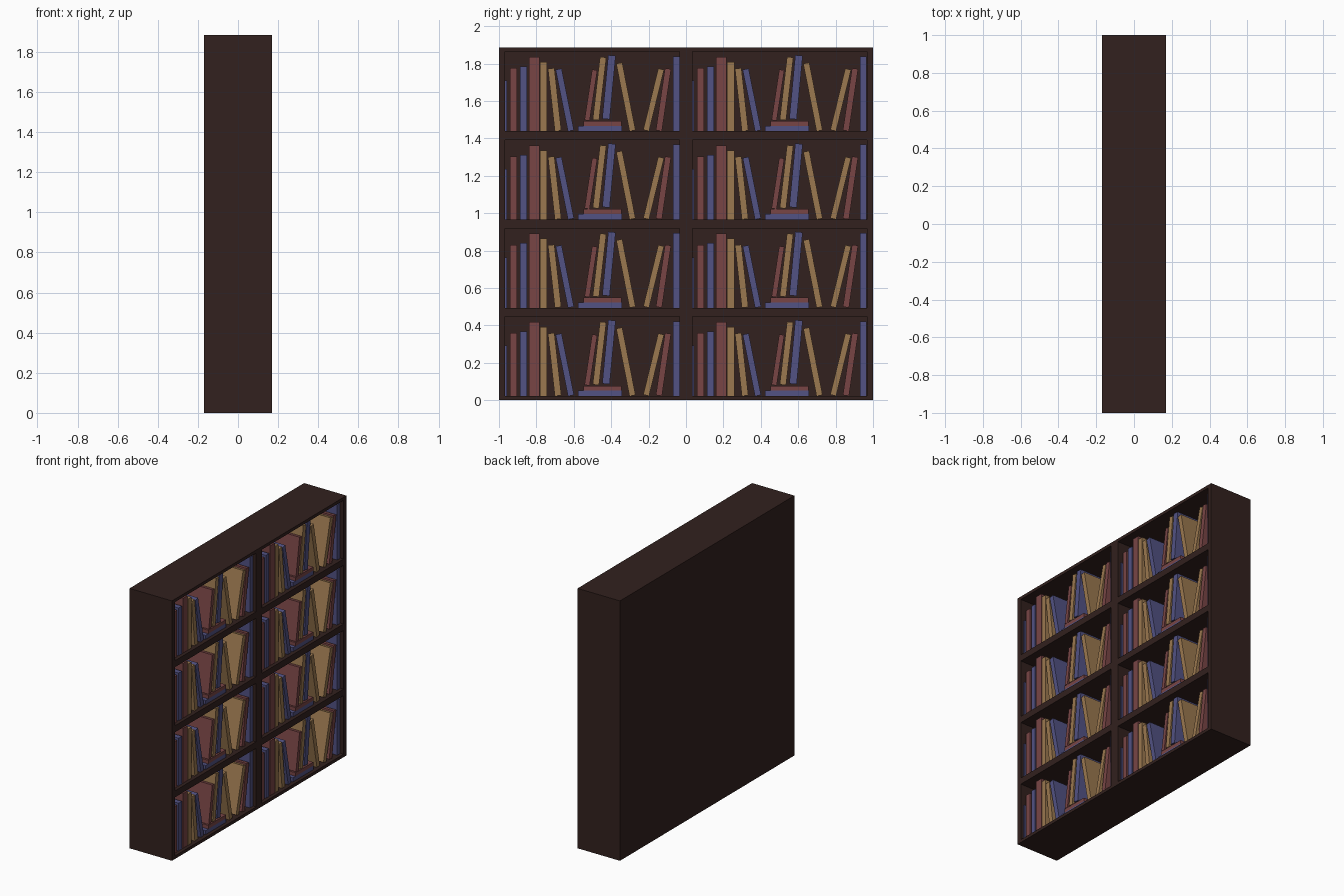
import bpy, bmesh, math
from mathutils import Matrix

if "Cube" in bpy.data.objects:
    bpy.data.objects.remove(bpy.data.objects["Cube"])


def material(name, rgb):
    m = bpy.data.materials.new(name)
    m.diffuse_color = (*rgb, 1)
    m.use_nodes = True
    m.node_tree.nodes["Principled BSDF"].inputs["Base Color"].default_value = m.diffuse_color
    return m


WOOD = material("dark_wood", (0.032, 0.015, 0.013))
COLOURS = {
    "red": material("red_cover", (0.19, 0.06, 0.06)),
    "blue": material("blue_cover", (0.085, 0.085, 0.23)),
    "tan": material("tan_cover", (0.33, 0.19, 0.08)),
}


def box_mesh(name, size, mat):
    bm = bmesh.new()
    bmesh.ops.create_cube(bm, size=1, matrix=Matrix.Diagonal((*size, 1)))
    me = bpy.data.meshes.new(name)
    bm.to_mesh(me)
    bm.free()
    me.materials.append(mat)
    return me


def place(name, mesh, loc, lean=0):
    ob = bpy.data.objects.new(name, mesh)
    ob.location = loc
    ob.rotation_euler.x = lean
    bpy.context.collection.objects.link(ob)
    return ob


def panel(name, x, y, z):
    size = [b - a for a, b in (x, y, z)]
    mid = [(a + b) / 2 for a, b in (x, y, z)]
    return place(name, box_mesh(name, size, WOOD), mid)


# Case: back, sides, top, bottom, divider
D, H, T, BACK = 0.17, 1.885, 0.022, -0.14
PITCH, GAP = 0.472, 0.425
FLOORS = [T + i * PITCH for i in range(4)]
INNER, MID = 0.967, 0.035
panel("back_panel", (-D, BACK), (-1, 1), (0, H))
panel("left_side", (BACK, D), (-1, -INNER), (0, H))
panel("right_side", (BACK, D), (INNER, 1), (0, H))
panel("top_board", (BACK, D), (-INNER, INNER), (H - T, H))
panel("bottom_board", (BACK, D), (-INNER, INNER), (0, T))
panel("divider", (BACK, D), (-MID, MID), (T, H - T))

# Shelves
for f in FLOORS[1:]:
    for y in ((-INNER, -MID), (MID, INNER)):
        panel("shelf", (BACK, D), y, (f - PITCH + GAP, f))

# Books: colour, bottom y, top y, thickness, bottom z, top z (within a cell)
BOOKS = [
    ("blue", -0.972, -0.972, 0.03, 0, 0.27),
    ("red", -0.922, -0.922, 0.037, 0, 0.337),
    ("blue", -0.869, -0.869, 0.039, 0, 0.346),
    ("red", -0.811, -0.811, 0.055, 0, 0.397),
    ("tan", -0.761, -0.761, 0.038, 0, 0.37),
    ("tan", -0.684, -0.721, 0.035, 0.002, 0.336),
    ("blue", -0.615, -0.681, 0.033, 0.003, 0.332),
    ("red", -0.529, -0.488, 0.028, 0.058, 0.328),
    ("tan", -0.482, -0.443, 0.034, 0.06, 0.396),
    ("blue", -0.428, -0.396, 0.04, 0.065, 0.405),
    ("tan", -0.286, -0.357, 0.033, 0.003, 0.364),
    ("tan", -0.213, -0.133, 0.032, 0.004, 0.332),
    ("red", -0.145, -0.096, 0.033, 0.003, 0.335),
    ("blue", -0.053, -0.053, 0.035, 0, 0.4),
    # Lying stack
    ("blue", -0.46, -0.46, 0.235, 0, 0.029),
    ("red", -0.446, -0.446, 0.203, 0.029, 0.055),
]
X0, X1 = -0.10, 0.145
for colour, yb, yt, thick, zb, zt in BOOKS:
    dy, dz = yt - yb, zt - zb
    name = colour + "_book"
    mesh = box_mesh(name, (X1 - X0, thick, math.hypot(dy, dz)), COLOURS[colour])
    for f in FLOORS:
        for column in (0, 1):
            place(name, mesh,
                  ((X0 + X1) / 2, (yb + yt) / 2 + column, f + (zb + zt) / 2),
                  -math.atan2(dy, dz))
